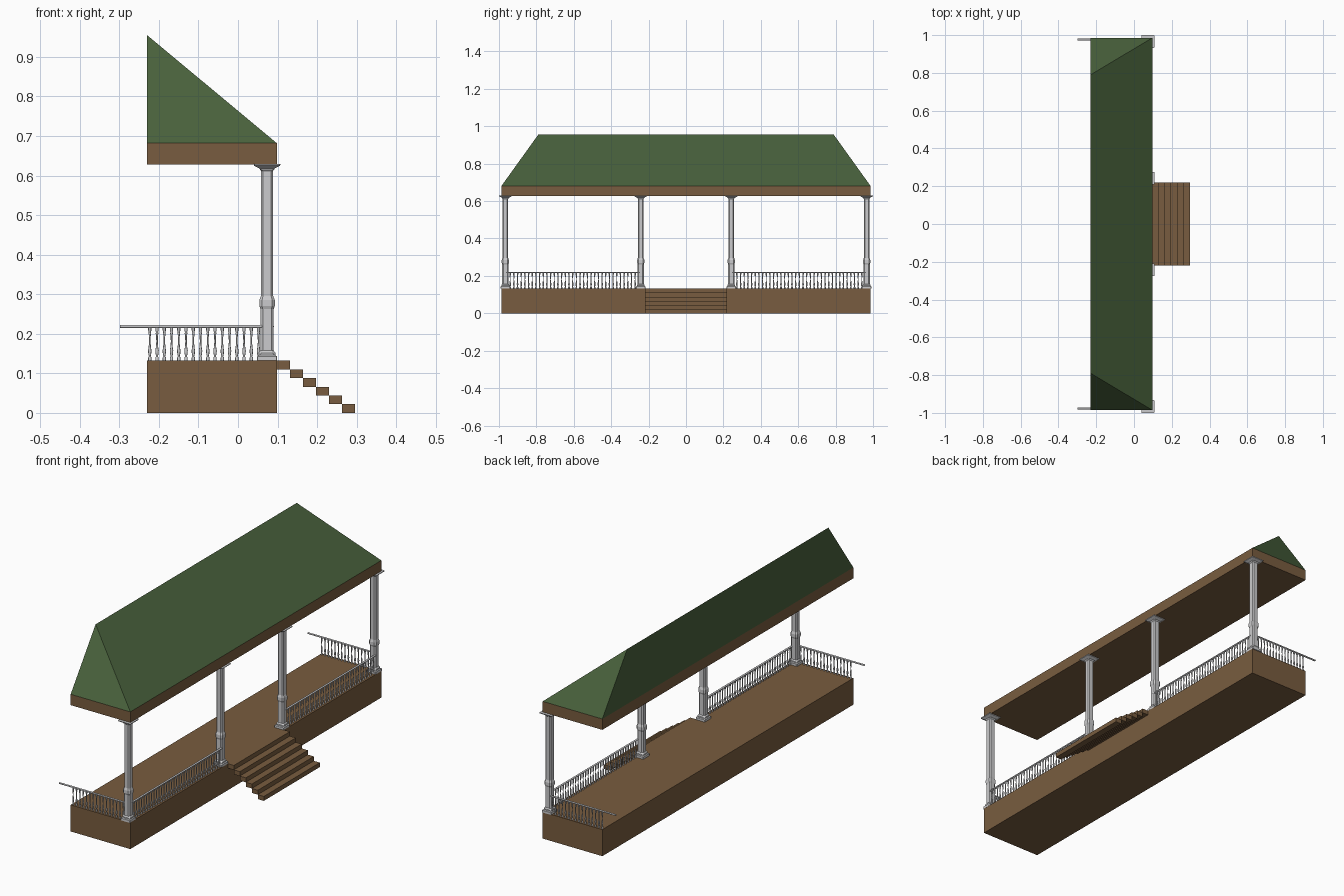
import bpy, bmesh, math
from mathutils import Matrix, Vector

if "Cube" in bpy.data.objects:
    bpy.data.objects.remove(bpy.data.objects["Cube"])


def material(name, rgb):
    m = bpy.data.materials.new(name)
    m.diffuse_color = (*rgb, 1)
    m.use_nodes = True
    m.node_tree.nodes["Principled BSDF"].inputs["Base Color"].default_value = m.diffuse_color
    return m


WOOD = material("brown wood", (0.19, 0.108, 0.05))
ROOF = material("green roof", (0.066, 0.12, 0.045))
PAINT = material("pale grey paint", (0.6, 0.6, 0.61))


def finish(name, bm, mat):
    bmesh.ops.recalc_face_normals(bm, faces=bm.faces)
    me = bpy.data.meshes.new(name)
    bm.to_mesh(me)
    bm.free()
    me.materials.append(mat)
    ob = bpy.data.objects.new(name, me)
    bpy.context.collection.objects.link(ob)
    return ob


def box(name, x, y, z, mat):
    bm = bmesh.new()
    centre = Vector([(a[0] + a[1]) / 2 for a in (x, y, z)])
    size = [a[1] - a[0] for a in (x, y, z)]
    bmesh.ops.create_cube(bm, size=1, matrix=Matrix.Translation(centre) @ Matrix.Diagonal((*size, 1)))
    return finish(name, bm, mat)


def loft(bm, rings):
    """Skin a stack of equal-length point rings and cap both ends."""
    rows = [[bm.verts.new(p) for p in r] for r in rings]
    n = len(rows[0])
    for a, b in zip(rows, rows[1:]):
        for i in range(n):
            j = (i + 1) % n
            bm.faces.new((a[i], a[j], b[j], b[i]))
    bm.faces.new(rows[0][::-1])
    bm.faces.new(rows[-1])


X0, X1, Y = -0.23, 0.098, 0.986
DECK = 0.132

# Deck, eaves beam and steps
box("deck", (X0, X1), (-Y, Y), (0, DECK), WOOD)
box("eaves_beam", (X0, X1), (-Y, Y), (0.628, 0.682), WOOD)
for i in range(6):
    x = X1 + i * 0.033
    top = DECK - i * 0.022
    box(f"step_{i + 1}", (x, x + 0.033), (-0.22, 0.22), (top - 0.022, top), WOOD)

# Half-hipped roof with a vertical back
bm = bmesh.new()
a, b, c, d, e, f = [bm.verts.new(p) for p in (
    (X0, -Y, 0.682), (X1, -Y, 0.682), (X1, Y, 0.682), (X0, Y, 0.682),
    (X0, -0.79, 0.955), (X0, 0.79, 0.955))]
for face in ((a, b, c, d), (a, b, e), (b, c, f, e), (c, d, f), (d, a, e, f)):
    bm.faces.new(face)
finish("roof", bm, ROOF)


# Columns: chamfered square section (height, half width, chamfer ratio)
COLUMN = [(0.132, 0.025, 0.05), (0.143, 0.025, 0.05), (0.146, 0.021, 0.2), (0.152, 0.021, 0.3),
          (0.158, 0.0165, 0.35), (0.262, 0.0165, 0.35), (0.270, 0.0195, 0.35), (0.285, 0.0195, 0.35),
          (0.296, 0.0155, 0.35), (0.612, 0.0155, 0.35), (0.615, 0.018, 0.2), (0.618, 0.019, 0.1),
          (0.625, 0.033, 0.05), (0.629, 0.034, 0.05)]


def column(name, x, y):
    bm = bmesh.new()
    rings = []
    for z, h, k in COLUMN:
        s = h * (1 - k)
        pts = [(h, -s), (h, s), (s, h), (-s, h), (-h, s), (-h, -s), (-s, -h), (s, -h)]
        rings.append([(x + px, y + py, z) for px, py in pts])
    loft(bm, rings)
    return finish(name, bm, PAINT)


for i, y in enumerate((-0.966, -0.242, 0.242, 0.966)):
    column(f"column_{i + 1}", 0.0735, y)

# Turned baluster profile (height, radius)
BALUSTER = [(0.132, 0.0042), (0.140, 0.0042), (0.143, 0.0022), (0.150, 0.0038), (0.157, 0.0044),
            (0.166, 0.003), (0.180, 0.0018), (0.198, 0.0026), (0.201, 0.0036), (0.204, 0.0026),
            (0.208, 0.004), (0.217, 0.004)]


def railing(name, start, end, first, last, count):
    """Round handrail from start to end with balusters spread from first to last."""
    bm = bmesh.new()
    p, q = Vector((*start, 0.2185)), Vector((*end, 0.2185))
    along = (q - p).normalized()
    side = along.cross(Vector((0, 0, 1)))
    rail = []
    for c in (p, q):
        rail.append([c + side * 0.005 * math.cos(t * math.tau / 10)
                     + Vector((0, 0, 0.0038 * math.sin(t * math.tau / 10))) for t in range(10)])
    loft(bm, rail)
    for i in range(count):
        o = Vector(first).lerp(Vector(last), i / (count - 1))
        loft(bm, [[(o.x + r * math.cos(t * math.tau / 8), o.y + r * math.sin(t * math.tau / 8), z)
                   for t in range(8)] for z, r in BALUSTER])
    ob = finish(name, bm, PAINT)
    bpy.context.view_layer.objects.active = ob
    ob.select_set(True)
    bpy.ops.object.shade_smooth_by_angle(angle=math.radians(50))
    ob.select_set(False)


# Front railings either side of the steps, and end railings
for s, tag in ((-1, "left"), (1, "right")):
    railing(f"front_railing_{tag}", (0.086, s * 0.245), (0.086, s * 0.962),
            (0.086, s * 0.272), (0.086, s * 0.94), 35)
    railing(f"end_railing_{tag}", (-0.298, s * 0.976), (0.08, s * 0.976),
            (-0.223, s * 0.976), (0.052, s * 0.976), 16)
